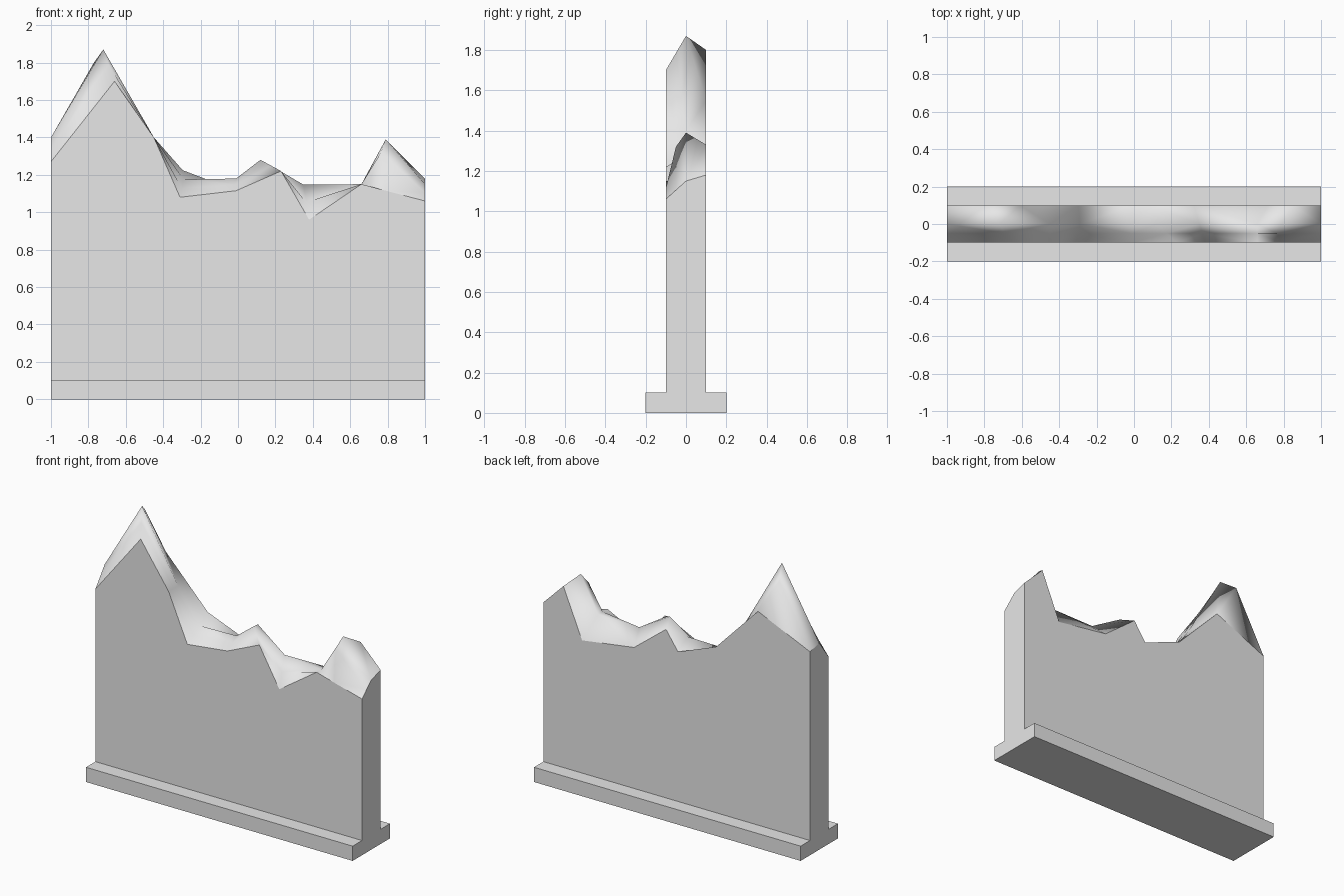
import bpy, bmesh

if "Cube" in bpy.data.objects:
    bpy.data.objects.remove(bpy.data.objects["Cube"])

grey = bpy.data.materials.new("plain grey")
grey.diffuse_color = (0.8, 0.8, 0.8, 1)
grey.use_nodes = True
grey.node_tree.nodes["Principled BSDF"].inputs["Base Color"].default_value = grey.diffuse_color

HALF = 0.1      # half thickness of the slab
FOOT = 0.1      # height of the base plate

# Ridge profiles (x, z), matched column by column
front = [(-1, 1.27), (-.66, 1.70), (-.45, 1.40), (-.31, 1.08), (-.01, 1.115),
         (.23, 1.22), (.38, .96), (.66, 1.15), (.79, 1.115), (1, 1.06)]
crest = [(-1, 1.40), (-.72, 1.87), (-.45, 1.40), (-.29, 1.175), (-.01, 1.18),
         (.12, 1.28), (.35, 1.147), (.66, 1.15), (.79, 1.39), (1, 1.15)]
back = [(-1, 1.38), (-.77, 1.80), (-.61, 1.55), (-.296, 1.225), (-.01, 1.115),
        (.08, 1.243), (.32, 1.056), (.71, 1.0), (.85, 1.33), (1, 1.18)]
# Row halfway up the front slope, with a bulging shoulder on the right peak
shoulder = [((a[0] + b[0]) / 2, (a[1] + b[1]) / 2) for a, b in zip(front, crest)]
shoulder[8] = (.765, 1.32)


def finish(bm, name):
    bmesh.ops.recalc_face_normals(bm, faces=bm.faces)
    mesh = bpy.data.meshes.new(name)
    bm.to_mesh(mesh)
    bm.free()
    mesh.materials.append(grey)
    obj = bpy.data.objects.new(name, mesh)
    bpy.context.collection.objects.link(obj)
    return obj


# Mountain slab: smooth ridge surface on flat walls
bm = bmesh.new()
rows = [[bm.verts.new((x, y, z)) for x, z in prof]
        for y, prof in ((-HALF, front), (-HALF / 2, shoulder), (0, crest), (HALF, back))]
n = len(front)
smooth = []
for r0, r1 in zip(rows, rows[1:]):
    for i in range(n - 1):
        smooth.append(bm.faces.new((r0[i], r0[i + 1], r1[i + 1], r1[i])))
# Steep rear side of the tall peak
smooth.append(bm.faces.new(rows[3][:3]))
smooth = bmesh.ops.triangulate(bm, faces=smooth, quad_method='BEAUTY')["faces"]
for f in smooth:
    f.smooth = True

# Flat front, back, ends and underside
fl, fr, bl, br = [bm.verts.new((x, y, FOOT)) for y in (-HALF, HALF) for x in (-1, 1)]
rear = [rows[3][0]] + rows[3][2:]
walls = [bm.faces.new([fl, fr] + rows[0][::-1]),
         bm.faces.new([bl, br] + rear[::-1]),
         bm.faces.new([fl, bl] + [r[0] for r in reversed(rows)]),
         bm.faces.new([fr, br] + [r[-1] for r in reversed(rows)]),
         bm.faces.new((fl, fr, br, bl))]
for f in walls:
    f.smooth = False
    for e in f.edges:
        e.smooth = False
finish(bm, "mountain_slab")

# Base plate
bm = bmesh.new()
bmesh.ops.create_cube(bm, size=1)
for v in bm.verts:
    v.co.x *= 2
    v.co.y *= 0.4
    v.co.z = (v.co.z + 0.5) * FOOT
finish(bm, "base_plate")
